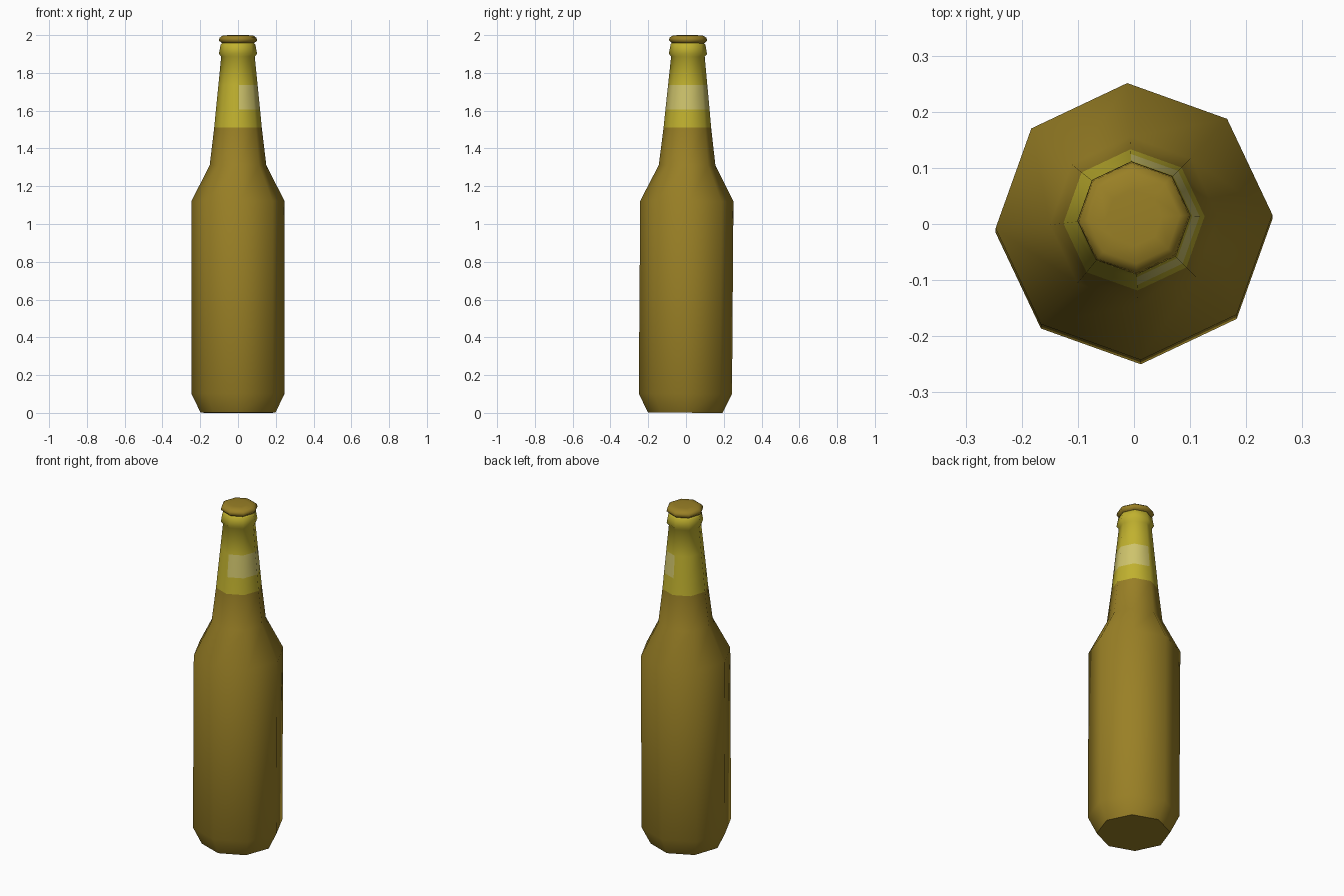
import bpy, bmesh, math
from mathutils import Matrix

if "Cube" in bpy.data.objects:
    bpy.data.objects.remove(bpy.data.objects["Cube"])

SIDES = 8
TURN = math.radians(2.8)    # slight twist of the octagon
LEAN = Matrix.Rotation(math.radians(-0.43), 4, 'X')   # bottle leans a touch to the back


def material(name, rgb):
    m = bpy.data.materials.new(name)
    m.diffuse_color = (*rgb, 1)
    m.use_nodes = True
    m.node_tree.nodes["Principled BSDF"].inputs["Base Color"].default_value = m.diffuse_color
    return m


brown = material("brown glass", (0.32, 0.215, 0.019))
yellow = material("yellow foil", (0.53, 0.44, 0.028))
pale = material("pale label", (0.62, 0.55, 0.15))


def turned(name, profile, mats, rule, angle):
    """Spin (radius, z) points into a closed octagonal solid."""
    bm = bmesh.new()
    rings = []
    for r, z in profile:
        rings.append([bm.verts.new((r * math.cos(TURN + i * math.tau / SIDES),
                                    r * math.sin(TURN + i * math.tau / SIDES), z))
                      for i in range(SIDES)])
    for a, b in zip(rings, rings[1:]):
        for i in range(SIDES):
            j = (i + 1) % SIDES
            bm.faces.new((a[i], a[j], b[j], b[i]))
    bm.faces.new(rings[0][::-1])
    bm.faces.new(rings[-1])
    for f in bm.faces:
        f.material_index = rule(f.calc_center_median())
    bm.transform(Matrix.Translation((0, -0.004, 0.001)) @ LEAN)
    me = bpy.data.meshes.new(name)
    bm.to_mesh(me)
    bm.free()
    for m in mats:
        me.materials.append(m)
    ob = bpy.data.objects.new(name, me)
    bpy.context.collection.objects.link(ob)
    bpy.context.view_layer.objects.active = ob
    ob.select_set(True)
    bpy.ops.object.shade_smooth_by_angle(angle=math.radians(angle))
    ob.select_set(False)


# bottle: body, shoulder, neck and lip; the foil starts at 1.51, the label covers the right half
def bottle_rule(c):
    if c.z < 1.51:
        return 0
    return 2 if 1.605 < c.z < 1.735 and c.x > 0 else 1


turned("bottle",
       [(0.198, 0), (0.247, 0.1), (0.247, 1.12), (0.15, 1.31), (0.126, 1.51),
        (0.117, 1.605), (0.104, 1.735), (0.089, 1.885), (0.101, 1.90),
        (0.092, 1.95), (0.085, 1.957)],
       [brown, yellow, pale], bottle_rule, 62)

# crown cap
turned("cap",
       [(0.084, 1.955), (0.101, 1.97), (0.098, 1.985), (0.082, 1.996), (0.05, 1.999)],
       [brown], lambda c: 0, 62)
